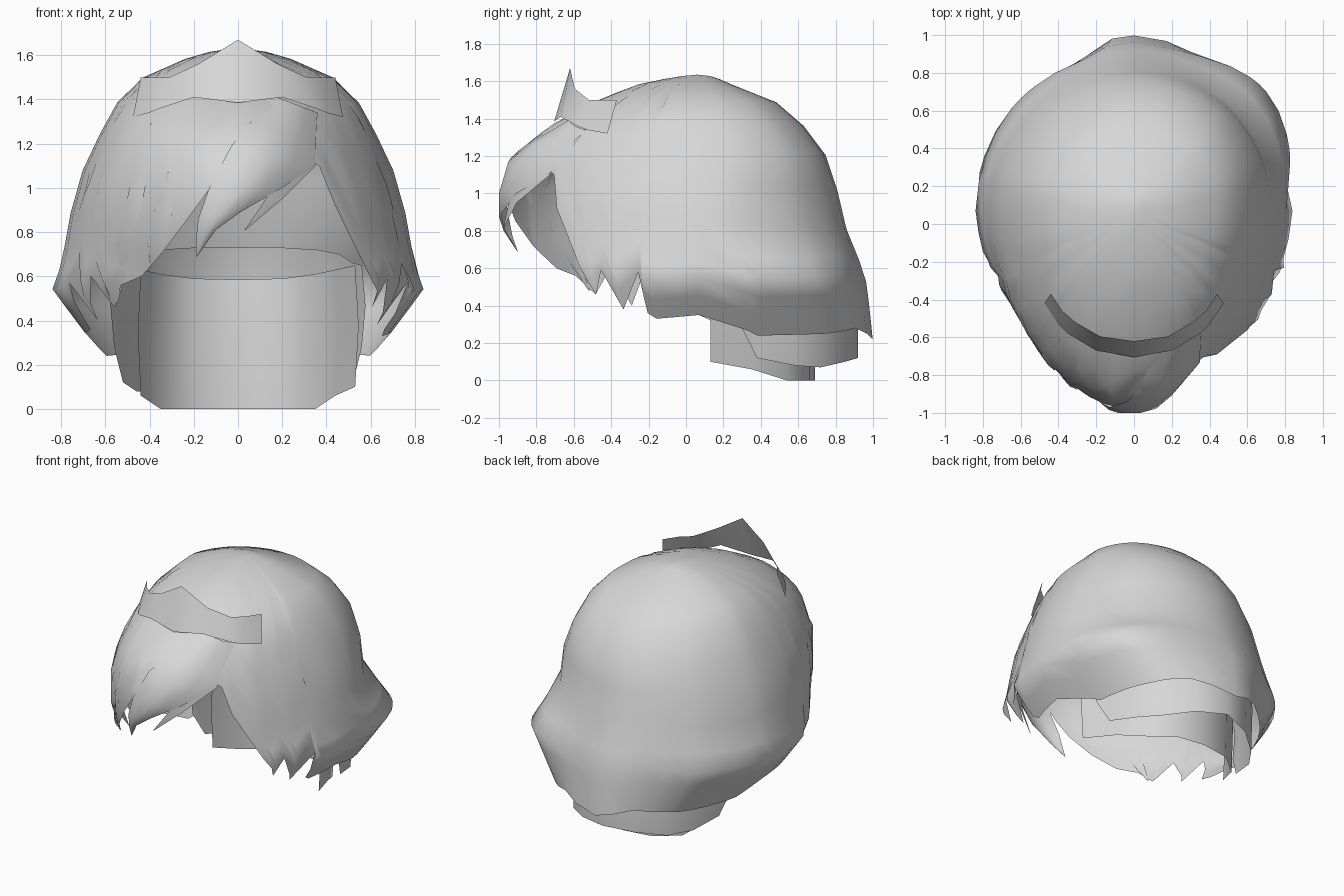
import bpy, bmesh, math

old = bpy.data.objects.get("Cube")
if old:
    bpy.data.objects.remove(old, do_unlink=True)

mat = bpy.data.materials.new("hair_grey")
mat.use_nodes = True
GREY = (0.68, 0.68, 0.68, 1)
mat.diffuse_color = GREY
mat.node_tree.nodes["Principled BSDF"].inputs["Base Color"].default_value = GREY

Y0 = 0.07  # depth at which the front and back halves of the shell meet

# Height, half width, back depth, front depth of the hair volume
PROFILE = [(1.63, .03, .12, .0), (1.615, .13, .17, -.1), (1.58, .25, .25, -.27),
           (1.49, .45, .48, -.49), (1.36, .57, .63, -.73), (1.2, .645, .75, -.93),
           (1.0, .74, .815, -.985), (.8, .77, .86, -.98), (.62, .81, .935, -.92),
           (.55, .845, .96, -.89), (.4, .735, .98, -.82), (.2, .58, 1.0, -.72)]

# Height and squareness of the outline: left front, right front, left back, right back
SQUARE = [(1.5, 1.95, 2.05, 2.3, 1.9), (1.2, 1.6, 1.95, 2.3, 1.8), (1.0, 1.6, 1.87, 2.0, 1.85),
          (.8, 1.7, 1.8, 1.85, 1.9), (.55, 1.9, 1.65, 2.9, 2.0), (.2, 1.9, 1.7, 2.7, 2.1)]

# Angle around the head (0 = left, 90 = back, -90 = front) and hem height
HEM = [(-180, .35), (-168, .35), (-163, .36), (-158, .57), (-152, .4), (-147, .6),
       (-139, .46), (-133, .56), (-126, .6), (-118, .72), (-104, .95), (-90, 1.19),
       (-70, 1.25), (-53, 1.1), (-50, .92), (-42, .61), (-38, .46), (-34, .59),
       (-28.5, .38), (-21, .58), (-19.5, .36), (-16.5, .33), (0, .35), (14, .24),
       (45, .25), (70, .28), (90, .22), (110, .28), (135, .25), (166, .24), (180, .35)]


def lerp_table(table, v):
    """Piecewise linear lookup on the first column."""
    rows = sorted(table)
    v = min(max(v, rows[0][0]), rows[-1][0])
    for a, b in zip(rows, rows[1:]):
        if v <= b[0]:
            f = (v - a[0]) / (b[0] - a[0])
            return [p + (q - p) * f for p, q in zip(a[1:], b[1:])]


def power(x_side, front, z):
    return lerp_table(SQUARE, z)[(0 if front else 2) + (0 if x_side > 0 else 1)]


def shell_point(deg, z):
    w, back, front = lerp_table(PROFILE, z)
    c, s = math.cos(math.radians(deg)), math.sin(math.radians(deg))
    e = 2 / power(c, s < 0, z)
    depth = back - Y0 if s >= 0 else Y0 - front
    x = math.copysign(w * abs(c) ** e, c)
    y = Y0 + math.copysign(depth * abs(s) ** e, s)
    if s > 0:  # shallow grooves beside the central tail
        low = min(max((.8 - z) / .3, 0), 1)
        y -= .05 * low * s * min(max((abs(x) - .12) / .16, 0), 1)
    return (x, y, z)


def front_y(x, z):
    """Depth of the hair volume's front at a given x and z."""
    w, _, front = lerp_table(PROFILE, z)
    p = power(x, True, z)
    return Y0 - (Y0 - front) * (1 - min(abs(x) / w, .99) ** p) ** (1 / p)


def grid_object(name, rows, closed=False, cap=None):
    """Skin rows of points into a smooth sheet, with an optional cap point."""
    bm = bmesh.new()
    vs = [[bm.verts.new(p) for p in row] for row in rows]
    n = len(rows[0])
    for a, b in zip(vs, vs[1:]):
        for i in range(n if closed else n - 1):
            j = (i + 1) % n
            bm.faces.new((a[i], b[i], b[j], a[j]))
    if cap:
        top = bm.verts.new(cap)
        for i in range(n):
            bm.faces.new((top, vs[0][i], vs[0][(i + 1) % n]))
    bmesh.ops.remove_doubles(bm, verts=bm.verts, dist=1e-4)
    mesh = bpy.data.meshes.new(name)
    bm.to_mesh(mesh)
    bm.free()
    mesh.materials.append(mat)
    for f in mesh.polygons:
        f.use_smooth = True
    ob = bpy.data.objects.new(name, mesh)
    bpy.context.collection.objects.link(ob)
    return ob


# Main hair shell with a jagged hem
angles = sorted({a for a, _ in HEM if a < 180} | set(range(-180, 180, 10)))
drops = [0, .01, .035, .1, .19, .3, .43, .58, .7, .78, .85, .92, 1]
rows = []
for f in drops:
    row = []
    for a in angles:
        hem = lerp_table(HEM, a)[0]
        row.append(shell_point(a, 1.628 - (1.628 - hem) * f))
    rows.append(row)
grid_object("hair_shell", rows, closed=True, cap=(0, .06, 1.635))


# Locks lying on the front: each row is left x, z and right x, z
def lock(name, spans, lift=.006, bulge=.03, cols=5):
    rows = []
    for x1, z1, x2, z2 in spans:
        row = []
        for i in range(cols):
            f = i / (cols - 1)
            x, z = x1 + (x2 - x1) * f, z1 + (z2 - z1) * f
            wide = min(math.hypot(x2 - x1, z2 - z1) / .2, 1)
            out = lift + bulge * wide * math.sin(math.pi * f)
            row.append((x, max(front_y(x, z) - out, -1), z))
        rows.append(row)
    return grid_object(name, rows)


lock("swept_bang", [(.15, 1.42, .36, 1.34), (.06, 1.3, .35, 1.2), (-.03, 1.19, .35, 1.1),
                    (-.13, 1.0, .2, 1.0), (-.18, .86, .01, .89),
                    (-.19, .77, -.1, .81), (-.19, .69, -.185, .69)])
lock("thin_bang", [(.19, 1.06, .35, 1.1), (.12, .94, .2, .95), (.03, .81, .035, .81)],
     lift=.0, bulge=.0, cols=3)
lock("side_bang_inner", [(-.32, 1.07, -.31, 1.07), (-.38, .9, -.3, .88),
                         (-.41, .75, -.34, .72), (-.4, .66, -.395, .66)], cols=3)
lock("side_bang_outer", [(-.395, 1.29, -.39, 1.29), (-.49, 1.0, -.42, 1.0),
                         (-.55, .75, -.47, .75), (-.55, .48, -.545, .48)], cols=3)


# Two nape layers under the back of the shell: left half outline x, y, bottom, top
# (the right half mirrors it, less the last few points)
def nape(name, half, lean, shorter=0):
    right = half[1:len(half) - shorter]
    full = [(-x, y, b, t) for x, y, b, t in reversed(right)] + half
    top = [(x, y * lean, t) for x, y, b, t in full]
    mid = [(x * 1.03, y, (b + t) / 2) for x, y, b, t in full]
    low = [(x, y, b) for x, y, b, t in full]
    return grid_object(name, [top, mid, low])


nape("nape_inner", [(0, .69, 0, .585), (.2, .66, 0, .59), (.35, .54, 0, .61),
                    (.44, .35, .06, .63), (.53, .13, .1, .65)], 1.03, shorter=1)
nape("nape_outer", [(0, .92, .12, .73), (.2, .85, .1, .73), (.36, .72, .07, .72),
                    (.46, .58, .08, .7), (.52, .38, .12, .66), (.56, .3, .28, .65)], .9)

# Pointed headband: half outline of top and bottom edges
TOP = [(0, -.62, 1.67), (.18, -.595, 1.56), (.31, -.52, 1.5), (.38, -.46, 1.5), (.44, -.37, 1.5)]
LOW = [(0, -.705, 1.385), (.2, -.67, 1.41), (.35, -.58, 1.36), (.4, -.53, 1.34), (.475, -.42, 1.32)]
band = [[(-x, y, z) for x, y, z in reversed(e[1:])] + e for e in (TOP, LOW)]
grid_object("headband", band)
